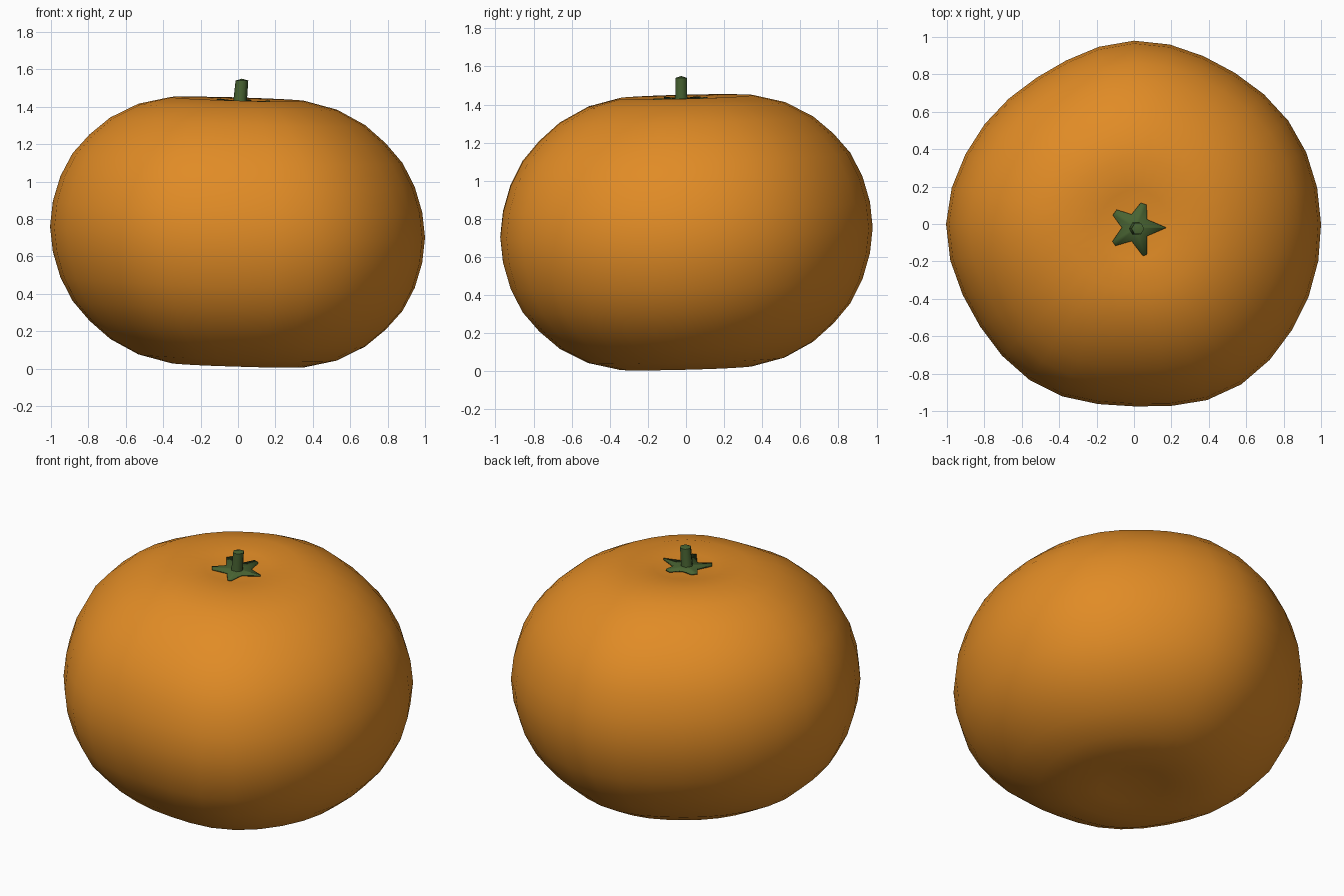
import bpy, bmesh, math
from mathutils import Vector

cube = bpy.data.objects.get("Cube")
if cube:
    bpy.data.objects.remove(cube, do_unlink=True)


def material(name, rgb):
    m = bpy.data.materials.new(name)
    m.use_nodes = True
    m.diffuse_color = (*rgb, 1)
    m.node_tree.nodes["Principled BSDF"].inputs["Base Color"].default_value = (*rgb, 1)
    return m


def finish(bm, name, mat, angle):
    bmesh.ops.recalc_face_normals(bm, faces=bm.faces)
    mesh = bpy.data.meshes.new(name)
    bm.to_mesh(mesh)
    bm.free()
    mesh.materials.append(mat)
    obj = bpy.data.objects.new(name, mesh)
    bpy.context.collection.objects.link(obj)
    bpy.ops.object.select_all(action="DESELECT")
    obj.select_set(True)
    bpy.context.view_layer.objects.active = obj
    bpy.ops.object.shade_smooth_by_angle(angle=math.radians(angle))
    return obj


def tilted(x, y, z):
    # The whole fruit leans a little
    return Vector((x, y, z - 0.03 * x + 0.025 * y))


def bridge(bm, a, b):
    n = len(a)
    for i in range(n):
        bm.faces.new((a[i], a[(i + 1) % n], b[(i + 1) % n], b[i]))


def fan(bm, ring, tip):
    for i in range(len(ring)):
        bm.faces.new((ring[i], ring[(i + 1) % len(ring)], tip))


orange = material("orange peel", (0.75, 0.26, 0.019))
green = material("stem green", (0.065, 0.125, 0.032))

# Fruit: lathe of a dimpled profile with an uneven outline
OUTLINE = [1.0, 0.995, 0.97, 0.98, 0.94, 0.965, 1.005, 0.988, 1.004, 0.975, 1.03, 1.015]
HALF = [(0.19, 0.7), (0.36, 0.711), (0.53, 0.67), (0.68, 0.592), (0.79, 0.498),
        (0.88, 0.395), (0.945, 0.27), (0.985, 0.135)]
MID, POLE, SEGMENTS = 0.73, 0.675, 32


def outline(turn):
    # Periodic smooth interpolation of the outline radii
    n = len(OUTLINE)
    i = int(turn * n)
    t = turn * n - i
    a, b, c, d = (OUTLINE[(i + k) % n] for k in (-1, 0, 1, 2))
    return b + t / 2 * (c - a + t * (2 * a - 5 * b + 4 * c - d + t * (3 * (b - c) + d - a)))


profile = HALF + [(1.0, 0)] + [(r, -h) for r, h in reversed(HALF)]
bm = bmesh.new()
rings = []
for r, h in profile:
    ring = []
    for s in range(SEGMENTS):
        a = math.tau * s / SEGMENTS
        rr = r * outline(s / SEGMENTS)
        ring.append(bm.verts.new(tilted(rr * math.cos(a), rr * math.sin(a), MID + h)))
    rings.append(ring)
for a, b in zip(rings, rings[1:]):
    bridge(bm, a, b)
fan(bm, rings[0], bm.verts.new((0, 0, MID + POLE)))
fan(bm, rings[-1], bm.verts.new((0, 0, MID - POLE)))
finish(bm, "fruit_body", orange, 180)

# Calyx: thin five-pointed star in the top dimple
CX, CY = 0.01, -0.02
TIPS = [(0.16, 0.01), (0.135, 0.12), (0.14, 0.13), (0.145, 0.1), (0.155, 0.07)]
bm = bmesh.new()
star = []
for i, (r, w) in enumerate(TIPS):
    a = math.tau * i / 5
    for rr, da, z in ((r, -w, 1.438), (r, w, 1.438), (0.075, math.pi / 5, 1.43)):
        star.append(bm.verts.new(tilted(CX + rr * math.cos(a + da), CY + rr * math.sin(a + da), z)))
fan(bm, star, bm.verts.new(tilted(CX, CY, 1.43)))
calyx = finish(bm, "calyx", green, 30)
thick = calyx.modifiers.new("thickness", "SOLIDIFY")
thick.thickness = 0.01

# Stem: short leaning six-sided stub with a slightly domed end
bm = bmesh.new()
rings = []
for x, z, r in ((0.01, 1.41, 0.038), (0.013, 1.45, 0.036), (0.021, 1.54, 0.034)):
    rings.append([bm.verts.new((x + r * math.cos(math.tau * s / 6),
                                CY - 0.005 + r * math.sin(math.tau * s / 6), z))
                  for s in range(6)])
for a, b in zip(rings, rings[1:]):
    bridge(bm, a, b)
fan(bm, rings[-1], bm.verts.new((0.021, CY - 0.005, 1.55)))
bm.faces.new(rings[0])
finish(bm, "stem", green, 65)
